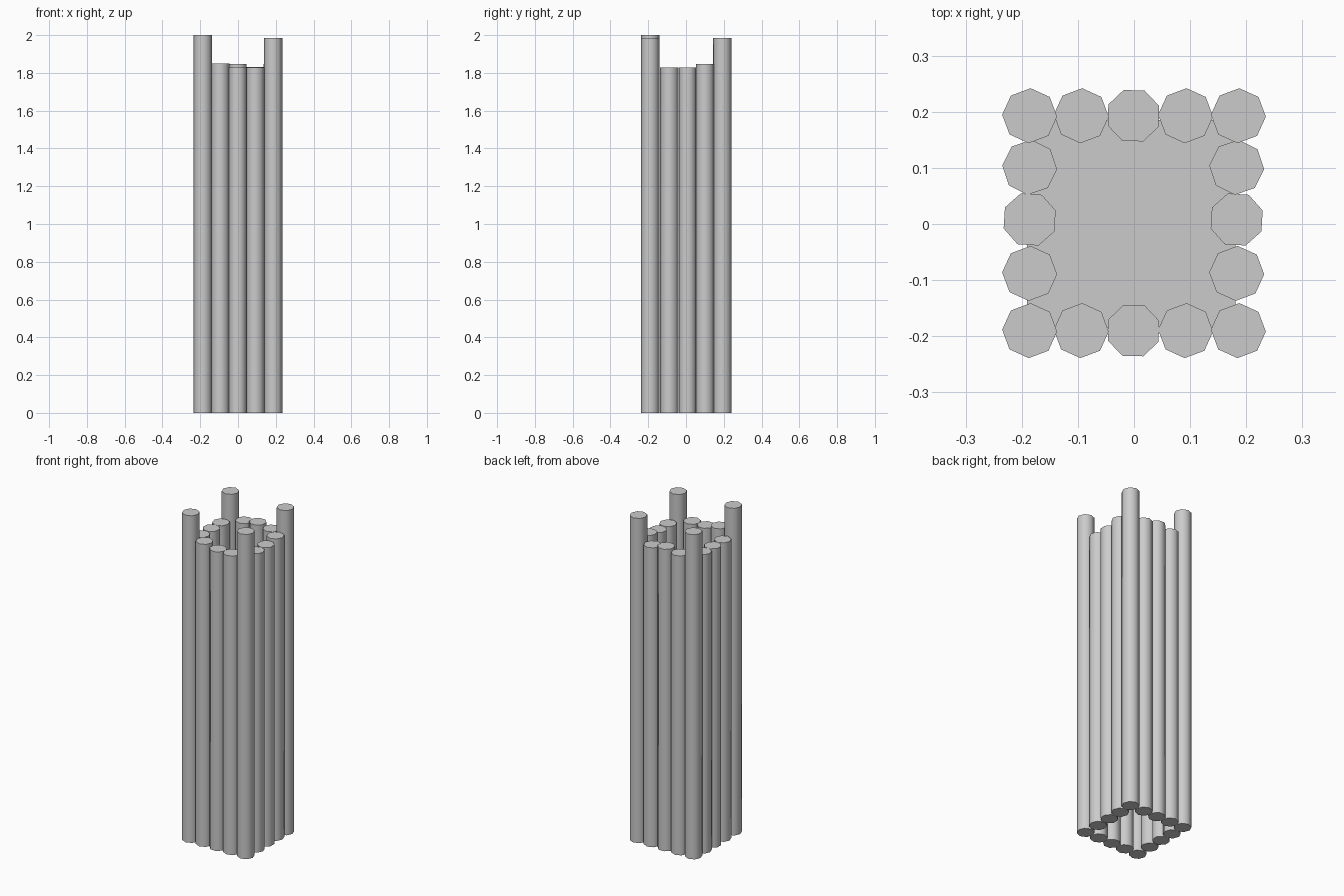
import bpy, math

if "Cube" in bpy.data.objects:
    bpy.data.objects.remove(bpy.data.objects["Cube"])

R = 0.049  # log radius


def log(name, x, y, top, turn):
    """Upright eight-sided log standing on the ground."""
    bpy.ops.mesh.primitive_cylinder_add(
        vertices=8, radius=R, depth=top, location=(x, y, top / 2),
        rotation=(0, 0, math.radians(turn)))
    ob = bpy.context.object
    ob.name = name
    # smooth round the sides, sharp at the cut ends
    bpy.ops.object.shade_smooth_by_angle(angle=math.radians(60))


# tall corner posts
corners = {"front_left": (-0.186, -0.19, 2.0), "front_right": (0.186, -0.19, 1.985),
           "back_left": (-0.186, 0.193, 1.985), "back_right": (0.186, 0.193, 1.985)}
for name, (x, y, top) in corners.items():
    log(name + "_corner_post", x, y, top, -2)

# front and back palisade walls: tops listed left to right
for side, y, tops in (("front", -0.19, (1.85, 1.828, 1.828)),
                      ("back", 0.193, (1.83, 1.846, 1.83))):
    for x, top, turn in zip((-0.094, -0.001, 0.092), tops, (-2, 21, -2)):
        log(side + "_wall_log", x, y, top, turn)

# left and right palisade walls: tops listed front to back
for side, x, tops in (("left", -0.186, (1.828, 1.828, 1.828)),
                      ("right", 0.183, (1.828, 1.828, 1.846))):
    for y, top, turn in zip((-0.088, 0.008, 0.101), tops, (-2, 19, -4)):
        log(side + "_wall_log", x, y, top, turn)

# lookout platform inside the walls
bpy.ops.mesh.primitive_plane_add(size=1, location=(-0.005, 0, 1.5))
platform = bpy.context.object
platform.name = "platform"
platform.scale = (0.372, 0.37, 1)
